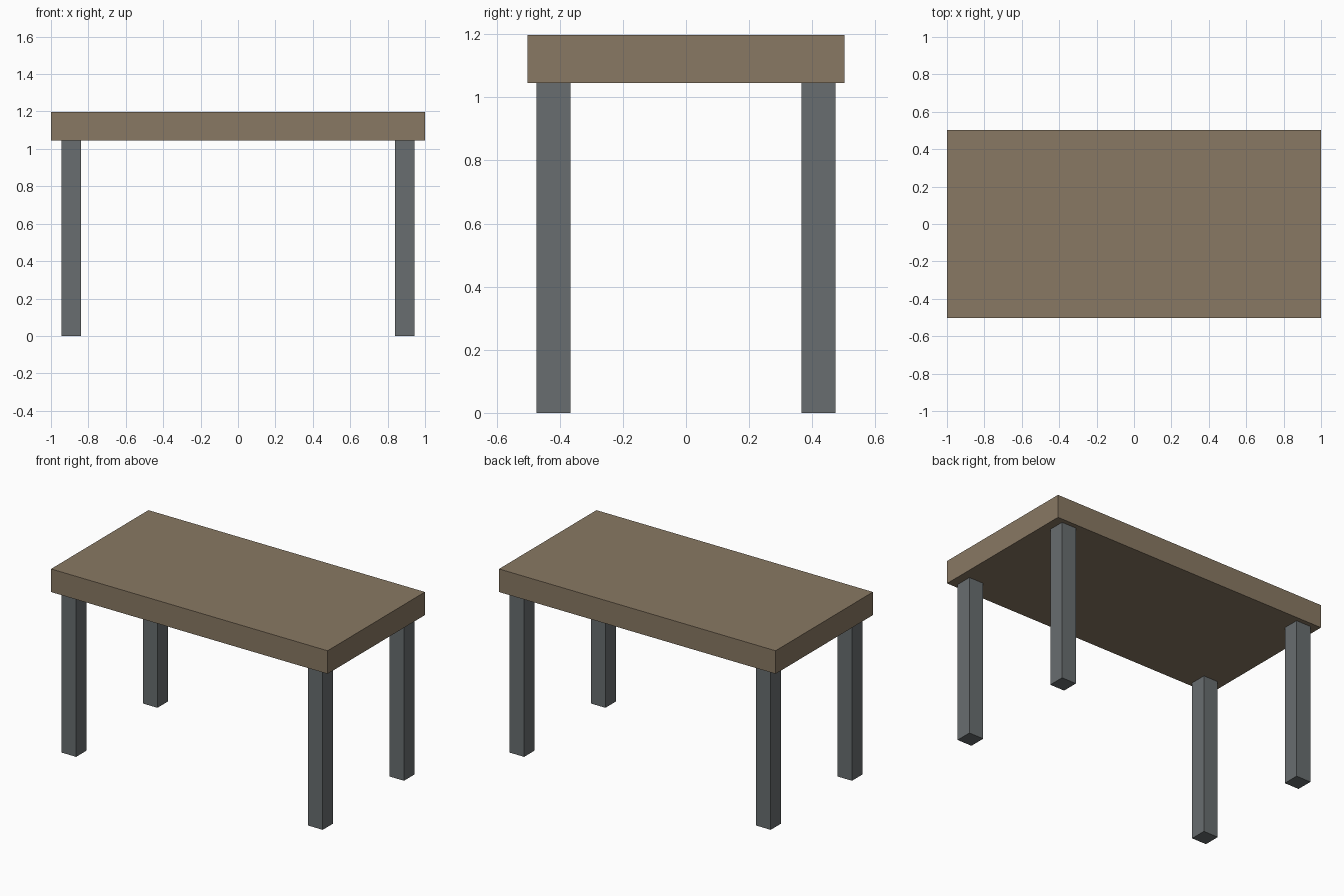
import bpy

if "Cube" in bpy.data.objects:
    bpy.data.objects.remove(bpy.data.objects["Cube"])

TOP_Z = 1.197
LEG_H = 1.046


def material(name, color):
    mat = bpy.data.materials.new(name)
    mat.diffuse_color = (*color, 1.0)
    mat.use_nodes = True
    mat.node_tree.nodes["Principled BSDF"].inputs["Base Color"].default_value = mat.diffuse_color
    return mat


def box(name, center, size, mat):
    bpy.ops.mesh.primitive_cube_add(size=1, location=center)
    ob = bpy.context.object
    ob.name = name
    ob.scale = size
    bpy.ops.object.transform_apply(location=False, rotation=False, scale=True)
    ob.data.materials.append(mat)
    return ob


wood = material("wood", (0.25, 0.19, 0.125))
metal = material("metal", (0.14, 0.155, 0.16))

# Thick slab top
box("table_top", (0, 0, (TOP_Z + LEG_H) / 2), (2.0, 1.006, TOP_Z - LEG_H), wood)

# Four square legs, inset from the corners
for y_name, sy in (("front", -1), ("back", 1)):
    for x_name, sx in (("left", -1), ("right", 1)):
        box(f"{y_name}_{x_name}_leg", (sx * 0.892, sy * 0.42, LEG_H / 2),
            (0.105, 0.107, LEG_H), metal)
